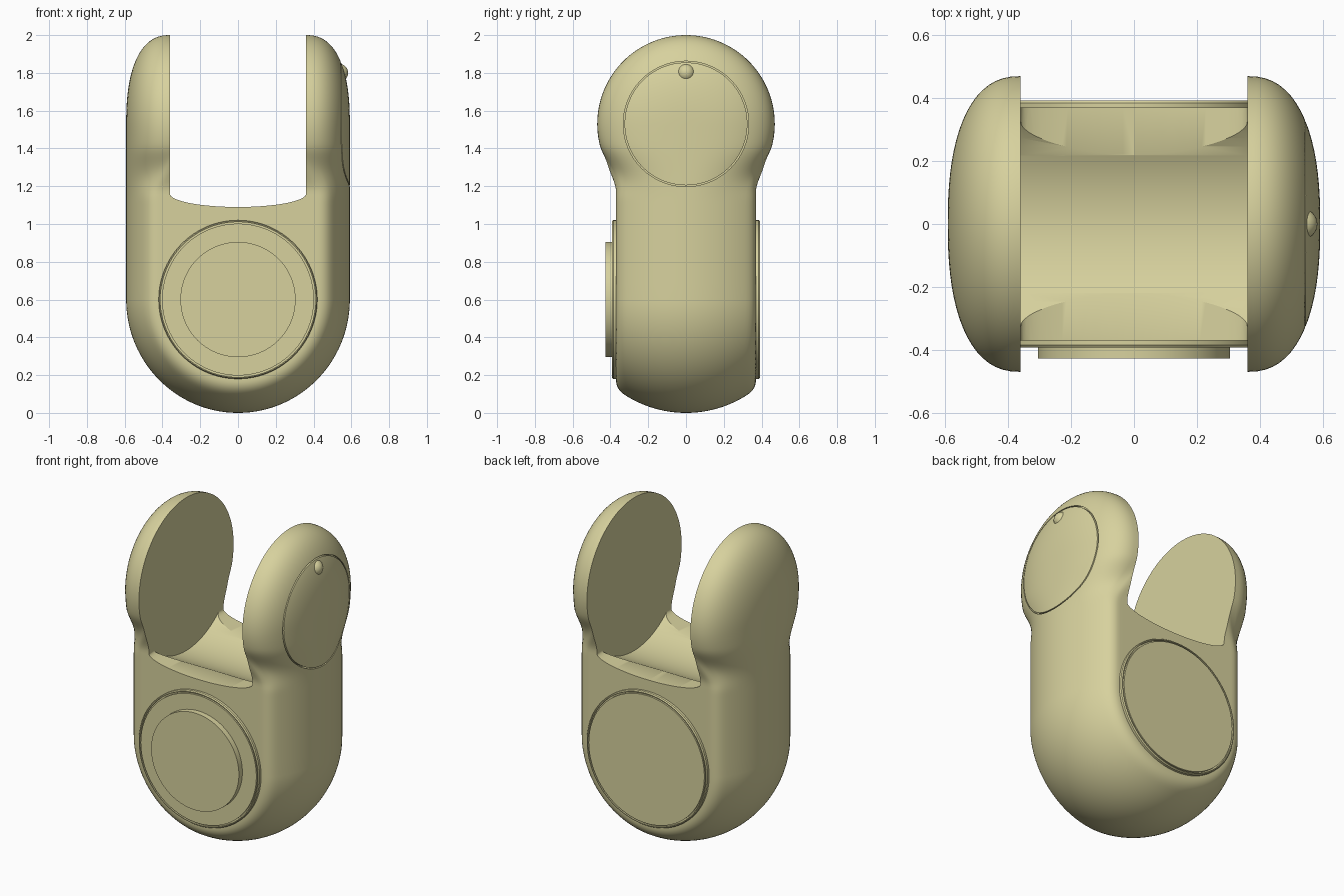
import bpy, bmesh, math
from mathutils import Matrix

cube = bpy.data.objects.get("Cube")
if cube:
    bpy.data.objects.remove(cube, do_unlink=True)

mat = bpy.data.materials.new("pale olive")
mat.use_nodes = True
COLOUR = (0.68, 0.64, 0.34, 1)
mat.diffuse_color = COLOUR
mat.node_tree.nodes["Principled BSDF"].inputs["Base Color"].default_value = COLOUR

HEAD_Z, HEAD_R = 1.53, 0.47      # rounded arm heads
BASE_R, DEPTH, GAP = 0.6, 0.37, 0.36
POWER = 2.4                      # fullness of the arm domes


def finish(name, bm):
    bmesh.ops.recalc_face_normals(bm, faces=bm.faces)
    mesh = bpy.data.meshes.new(name)
    bm.to_mesh(mesh)
    bm.free()
    obj = bpy.data.objects.new(name, mesh)
    bpy.context.collection.objects.link(obj)
    mesh.materials.append(mat)
    return obj


def select(obj):
    bpy.ops.object.select_all(action='DESELECT')
    obj.select_set(True)
    bpy.context.view_layer.objects.active = obj


def smooth(obj):
    select(obj)
    bpy.ops.object.shade_smooth_by_angle(angle=math.radians(30))


def loft(name, rings, closed=False):
    """Skin equal rings of points, capping the ends or joining them."""
    bm = bmesh.new()
    rows = [[bm.verts.new(p) for p in ring] for ring in rings]
    n = len(rows[0])
    pairs = list(zip(rows, rows[1:])) + ([(rows[-1], rows[0])] if closed else [])
    for a, b in pairs:
        for i in range(n):
            j = (i + 1) % n
            bm.faces.new((a[i], a[j], b[j], b[i]))
    if not closed:
        bm.faces.new(rows[0])
        bm.faces.new(rows[-1])
    return finish(name, bm)


def lathe(name, profile, axis, z, steps=96, closed=False):
    """Turn (radius, distance) pairs about a horizontal axis at height z."""
    rings = []
    for r, d in profile:
        ring = []
        for i in range(steps):
            t = math.tau * i / steps
            u, v = r * math.cos(t), z + r * math.sin(t)
            ring.append((d, u, v) if axis == 'x' else (u, d, v))
        rings.append(ring)
    return loft(name, rings, closed)


def cut(obj, cutter):
    mod = obj.modifiers.new("cut", 'BOOLEAN')
    mod.operation, mod.solver, mod.object = 'DIFFERENCE', 'EXACT', cutter
    select(obj)
    bpy.ops.object.modifier_apply(modifier=mod.name)
    bpy.data.objects.remove(cutter, do_unlink=True)


def soft_min(a, b, k=0.05):
    h = max(k - abs(a - b), 0) / k
    return min(a, b) - h * h * k / 4


def half_depth(z):
    dz = min(abs(z - HEAD_Z), HEAD_R)
    w = math.sqrt(HEAD_R ** 2 - dz ** 2)
    return w if z > HEAD_Z else -soft_min(-w, -DEPTH, 0.07)


def section(z):
    """Horizontal outline: clipped round base blending into domed arms."""
    a1 = math.asin(DEPTH / BASE_R)
    angles = [a1 * i / 18 for i in range(18)]
    angles += [a1 + (math.pi / 2 - a1) * i / 20 for i in range(21)]
    r = math.sqrt(max(BASE_R ** 2 - max(BASE_R - z, 0) ** 2, 0))
    w = half_depth(z)
    f = min(max((z - 1.12) / 0.3, 0), 1)
    f = f * f * (3 - 2 * f)
    quarter = []
    for a in angles:
        x0, y0 = r * math.cos(a) * 0.592 / BASE_R, soft_min(r * math.sin(a), w)
        s = math.sin(min(a / a1, 1) * math.pi / 2)
        q = s
        if z > HEAD_Z:
            q = min(math.hypot(w * s, z - HEAD_Z) / HEAD_R, 1)
        x1 = GAP + 0.232 * max(1 - q ** POWER, 0) ** (1 / POWER)
        if a >= a1:
            x1 = GAP * math.cos(a) / math.cos(a1)
        quarter.append((x0 + (x1 - x0) * f, y0 + (w * s - y0) * f))
    half = quarter + [(-x, y) for x, y in quarter[-2::-1]]
    return [(x, y, z) for x, y in half + [(x, -y) for x, y in half[-2:0:-1]]]


# Body: one loft from the round bottom to the arm tops
levels = [BASE_R * (1 - math.cos(math.pi / 2 * i / 48)) for i in range(1, 49)]
levels += [BASE_R + 0.5 * i / 6 for i in range(1, 7)]
levels += [1.1 + (HEAD_Z - 1.1) * i / 24 for i in range(1, 25)]
levels += [HEAD_Z + HEAD_R * math.sin(math.radians(89) * i / 30) for i in range(1, 31)]
body = loft("forked_body", [section(z) for z in levels])

# Slot between the arms with a shallow curved floor
floor = [(-GAP * math.cos(math.pi * i / 32), 1.16 - 0.07 * math.sin(math.pi * i / 32))
         for i in range(33)]
outline = [(-GAP, 2.2)] + floor + [(GAP, 2.2)]
cut(body, loft("slot_cutter", [[(x, y, z) for x, z in outline] for y in (-1, 1)]))

# Round channel across the slot floor
cut(body, lathe("channel_cutter", [(0.492, -GAP), (0.492, GAP)], 'x', HEAD_Z))

# Fine groove around the cap on the left arm
cut(body, lathe("groove_cutter", [(0.325, 0.53), (0.325, 0.7), (0.332, 0.7), (0.332, 0.53)],
                'x', HEAD_Z, closed=True))
smooth(body)

# Small bump on the left arm cap
bm = bmesh.new()
bmesh.ops.create_uvsphere(bm, u_segments=32, v_segments=16, radius=0.048,
                          matrix=Matrix.Translation((0.535, 0, 1.8)))
smooth(finish("cap_bump", bm))

# Front and back discs with a grooved rim
for name, side in (("front_disc", -1), ("back_disc", 1)):
    rim = [(0.42, 0.34), (0.42, 0.385), (0.415, 0.392), (0.41, 0.392),
           (0.41, 0.38), (0.402, 0.38), (0.402, 0.392)]
    smooth(lathe(name, [(r, side * d) for r, d in rim], 'y', BASE_R))

# Raised round pad on the front disc
smooth(lathe("front_pad", [(0.305, -0.38), (0.305, -0.427)], 'y', BASE_R))
